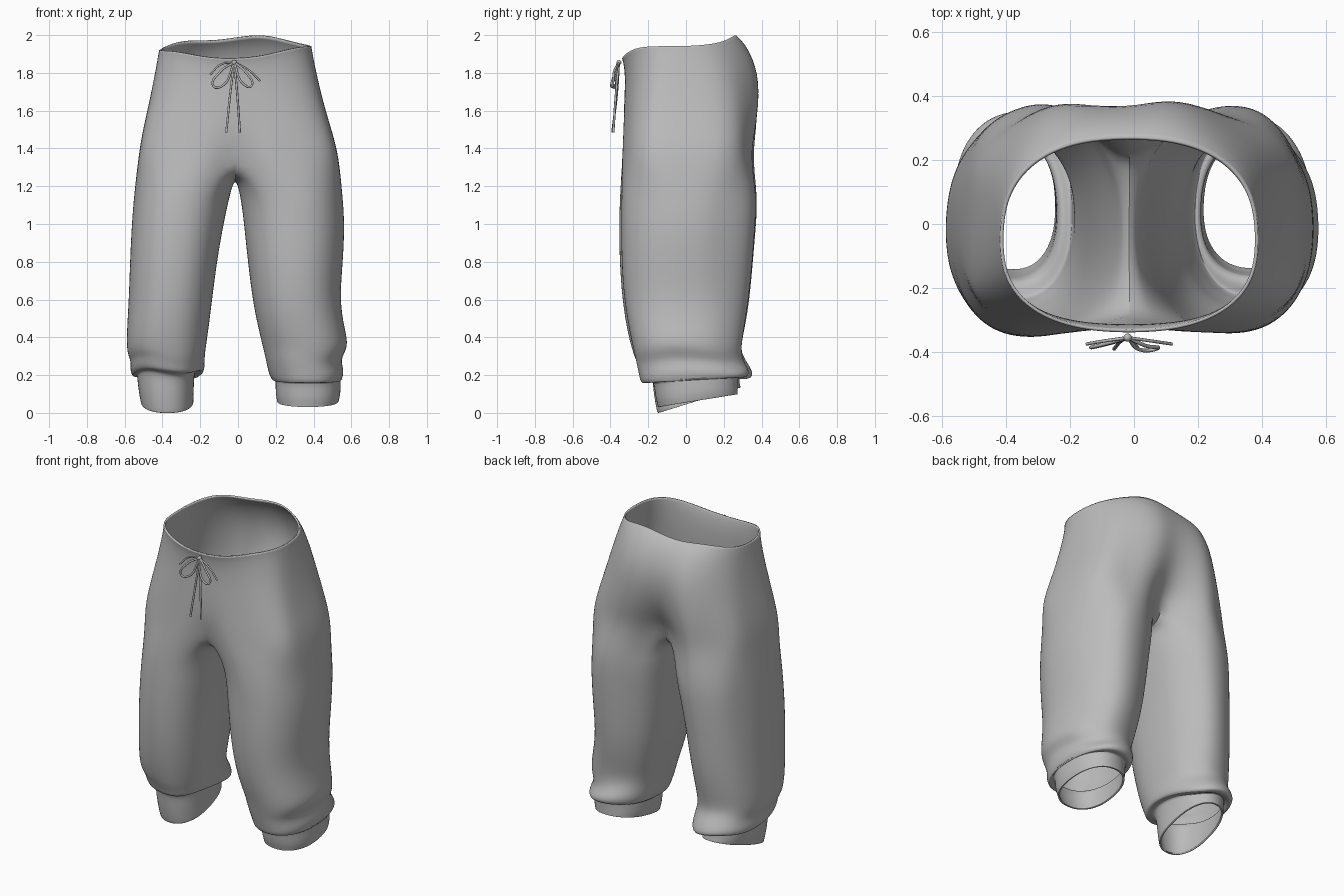
import bpy, bmesh, math
from mathutils import Vector

if "Cube" in bpy.data.objects:
    bpy.data.objects.remove(bpy.data.objects["Cube"], do_unlink=True)

cloth = bpy.data.materials.new("grey cloth")
cloth.use_nodes = True
cloth.diffuse_color = (0.5, 0.5, 0.5, 1)
cloth.node_tree.nodes["Principled BSDF"].inputs["Base Color"].default_value = (0.5, 0.5, 0.5, 1)

K, M = 16, 8          # segments round the outside and along the crotch seam


def spow(v, e):
    return math.copysign(abs(v) ** e, v)


# Hips: z, right x, left x, front y, back y, front crease, back crease, squareness
HIPS = [
    (1.93, -.42, .39, -.34, .272, 0, 0, .8),
    (1.89, -.427, .397, -.33, .325, 0, 0, .8),
    (1.78, -.445, .42, -.322, .385, 0, 0, .72),
    (1.62, -.478, .46, -.33, .398, 0, .03, .62),
    (1.47, -.512, .507, -.34, .39, .015, .1, .55),
    (1.35, -.53, .537, -.347, .378, .06, .19, .5),
]

# Legs: z, inner x, outer x, front y, back y, slope towards the back
RIGHT = [
    (1.16, -.04, -.552, -.353, .378, 0), (1.0, -.075, -.565, -.357, .37, 0),
    (.8, -.11, -.574, -.355, .352, 0), (.6, -.135, -.58, -.34, .335, 0),
    (.44, -.155, -.59, -.315, .308, 0), (.33, -.17, -.592, -.285, .285, 0),
    (.285, -.175, -.567, -.27, .315, -.03), (.235, -.175, -.574, -.255, .36, -.08),
    (.205, -.182, -.557, -.245, .345, -.08), (.21, -.215, -.54, -.21, .29, -.05),
    (.21, -.23, -.535, -.18, .28, 0), (.13, -.233, -.53, -.175, .285, .1),
    (.05, -.235, -.517, -.155, .29, .31), (.045, -.235, -.515, -.15, .29, .31),
]
LEFT = [
    (1.16, .01, .555, -.345, .372, 0), (1.0, .03, .568, -.345, .365, 0),
    (.8, .05, .558, -.345, .35, 0), (.6, .075, .54, -.33, .33, 0),
    (.45, .105, .565, -.305, .305, 0), (.34, .135, .59, -.28, .29, 0),
    (.275, .15, .54, -.265, .3, 0), (.21, .162, .567, -.25, .34, .03),
    (.165, .185, .547, -.24, .325, .06), (.175, .197, .545, -.2, .285, .06),
    (.175, .197, .545, -.17, .275, .05), (.1, .198, .545, -.165, .275, .1),
    (.06, .205, .535, -.15, .275, .16), (.055, .206, .533, -.15, .275, .16),
]


def hip_point(level, side, i):
    z, xr, xl, yf, yb, cf, cb, e = level
    a = (i / K - .5) * math.pi
    c, s = spow(math.cos(a), .85), spow(math.sin(a), e)
    mid, xm = -.05, -.015
    x = xm + c * ((xl - xm) if side > 0 else (xr - xm))
    y = mid + s * ((yb - mid) if s > 0 else (mid - yf))
    if s > 0:
        # seat cleft and soft lumps
        y -= cb * math.exp(-((x - xm) / .13) ** 2)
        y += .014 * s * math.cos((x - .12) * 17) * min(1, (1.93 - z) * 8)
    else:
        y += cf * math.exp(-((x - xm) / .07) ** 2)
    rim = max(0, (z - 1.7) / .23)
    up, down = max(0, s), max(0, -s)
    z += rim * (.06 * up ** 2 - .055 * down ** 6 + .012 * up * math.sin(x * 14) + .03 * x)
    return Vector((x, y, z))


def leg_point(level, side, i):
    z, xi, xo, yf, yb, slope = level
    a = (i - K / 2) * 2 * math.pi / (K + M)
    c, s = spow(math.cos(a), .88), spow(math.sin(a), .88)
    mid = (yf + yb) / 2 - .02
    # long hollow down the outer back of each leg
    hollow = .05 * math.exp(-((a - .6) / .25) ** 2 - ((z - .95) / .3) ** 2)
    x = (xi + xo) / 2 + c * (1 - hollow) * (xo - xi) / 2
    y = mid + s * (1 - hollow) * ((yb - mid) if s > 0 else (mid - yf))
    # shallow long folds on the back and wavy gathers at the hem
    wave = .01 * math.sin(5 * a + side) * max(0, s) * min(1, z * 2)
    if .19 < z < .36:
        z += .012 * math.sin(3 * a + 2 * side)
    return Vector((x, y + wave, z + slope * y))


def finish(ob, angle):
    ob.data.materials.append(cloth)
    bpy.ops.object.select_all(action='DESELECT')
    ob.select_set(True)
    bpy.context.view_layer.objects.active = ob
    bpy.ops.object.shade_smooth_by_angle(angle=math.radians(angle))


# Trousers: hip rings that split at the crotch seam into two leg tubes
bm = bmesh.new()
rows = []
for level in HIPS:
    left = [bm.verts.new(hip_point(level, 1, i)) for i in range(K + 1)]
    right = [left[0]] + [bm.verts.new(hip_point(level, -1, i)) for i in range(1, K)] + [left[K]]
    rows.append({1: left, -1: right})


def skin(upper, lower, closed):
    n = len(upper)
    for i in range(n if closed else n - 1):
        j = (i + 1) % n
        bm.faces.new((upper[i], upper[j], lower[j], lower[i]))


for up, low in zip(rows, rows[1:]):
    for side in (1, -1):
        skin(up[side], low[side], False)

front, back = rows[-1][1][0], rows[-1][1][K]
seam = []
for k in range(1, M):
    t = k / M
    p = back.co.lerp(front.co, t)
    p.x, p.z = -.015, p.z - .1 * math.sin(math.pi * t) ** .7
    seam.append(bm.verts.new(p))

for side, levels in ((1, LEFT), (-1, RIGHT)):
    ring = rows[-1][side] + seam
    for level in levels:
        nxt = [bm.verts.new(leg_point(level, side, i)) for i in range(K + M)]
        skin(ring, nxt, True)
        ring = nxt

bmesh.ops.recalc_face_normals(bm, faces=bm.faces)
mesh = bpy.data.meshes.new("trousers")
bm.to_mesh(mesh)
bm.free()
trousers = bpy.data.objects.new("trousers", mesh)
bpy.context.collection.objects.link(trousers)
finish(trousers, 80)
sub = trousers.modifiers.new("smooth", 'SUBSURF')
sub.levels = sub.render_levels = 2
shell = trousers.modifiers.new("thickness", 'SOLIDIFY')
shell.thickness, shell.offset = .01, -1


# Drawstring: bow loops, short ends and long tails
def cord(name, points, radius=.006):
    curve = bpy.data.curves.new(name, 'CURVE')
    curve.dimensions = '3D'
    curve.bevel_depth, curve.bevel_resolution, curve.resolution_u = radius, 2, 8
    curve.use_fill_caps = True
    spline = curve.splines.new('BEZIER')
    spline.bezier_points.add(len(points) - 1)
    for bp, p in zip(spline.bezier_points, points):
        bp.co = p
        bp.handle_left_type = bp.handle_right_type = 'AUTO'
    ob = bpy.data.objects.new(name, curve)
    bpy.context.collection.objects.link(ob)
    curve.materials.append(cloth)


knot = (-.02, -.355, 1.855)
cord("bow_loop_right", [knot, (-.09, -.375, 1.81), (-.13, -.385, 1.73), (-.085, -.375, 1.73), knot])
cord("bow_loop_left", [knot, (.035, -.38, 1.81), (.07, -.39, 1.73), (.03, -.395, 1.74), knot])
cord("short_end_right", [knot, (-.09, -.365, 1.845), (-.148, -.375, 1.79)], .005)
cord("short_end_left", [knot, (.05, -.365, 1.82), (.118, -.375, 1.757)], .005)
cord("tail_right", [knot, (-.04, -.365, 1.7), (-.062, -.39, 1.485)])
cord("tail_left", [knot, (-.005, -.37, 1.7), (.01, -.385, 1.485)])

bpy.ops.mesh.primitive_uv_sphere_add(segments=12, ring_count=8, radius=.013, location=knot)
ball = bpy.context.object
ball.name = "bow_knot"
finish(ball, 50)
